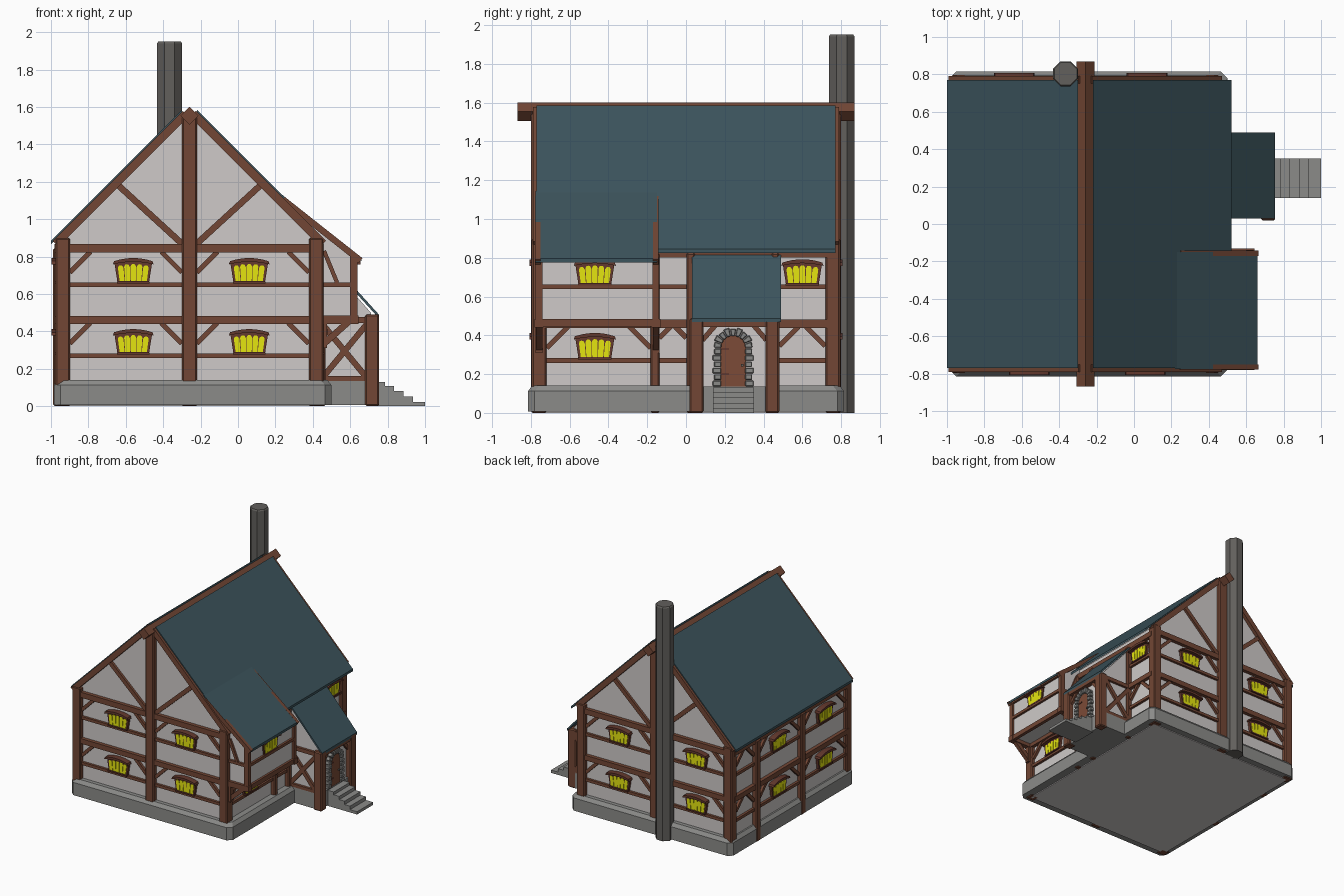
import bpy, bmesh, math
from mathutils import Matrix, Vector

if "Cube" in bpy.data.objects:
    bpy.data.objects.remove(bpy.data.objects["Cube"])

def material(name, r, g, b):
    m = bpy.data.materials.new(name)
    m.diffuse_color = (r, g, b, 1)
    m.use_nodes = True
    m.node_tree.nodes["Principled BSDF"].inputs["Base Color"].default_value = m.diffuse_color
    return m

PLASTER = material("plaster", .62, .59, .58)
TIMBER = material("timber", .17, .062, .035)
FRAME = material("window frame wood", .125, .04, .026)
GLASS = material("yellow glass", .78, .78, .005)
ROOF = material("slate blue roof", .046, .09, .11)
STONE = material("foundation stone", .26, .26, .25)
DARK = material("chimney stone", .122, .116, .107)
DOOR = material("door wood", .20, .07, .038)

parts = {}

def plane(u, n, origin):
    """Drawing plane: u to the right, n outward, third axis up."""
    u, n = Vector(u), Vector(n)
    v = n.cross(u)
    m = Matrix((u, v, n)).transposed().to_4x4()
    m.translation = origin
    return m

def prism(name, mat, M, pts, d0, d1, top=None):
    """Extrude an outline on plane M from depth d0 to d1, optionally to another outline."""
    bm = parts.setdefault(name, (bmesh.new(), mat))[0]
    area = sum(p[0] * q[1] - q[0] * p[1] for p, q in zip(pts, pts[1:] + pts[:1]))
    top = top or pts
    if area < 0:
        pts, top = pts[::-1], top[::-1]
    a = [bm.verts.new(M @ Vector((u, v, d0))) for u, v in pts]
    b = [bm.verts.new(M @ Vector((u, v, d1))) for u, v in top]
    bm.faces.new(a[::-1])
    bm.faces.new(b)
    for i in range(len(a)):
        j = (i + 1) % len(a)
        bm.faces.new((a[i], a[j], b[j], b[i]))

def rect(u0, u1, v0, v1):
    return [(u0, v0), (u1, v0), (u1, v1), (u0, v1)]

def beam(name, M, a, b, w, d1, d0=-.01, mat=TIMBER):
    a, b = Vector(a), Vector(b)
    s = (b - a).orthogonal().normalized() * w / 2
    prism(name, mat, M, [tuple(a + s), tuple(b + s), tuple(b - s), tuple(a - s)], d0, d1)

def box(name, mat, x0, x1, y0, y1, z0, z1):
    prism(name, mat, PLAN, rect(x0, x1, y0, y1), z0, z1)

PLAN = plane((1, 0, 0), (0, 0, 1), (0, 0, 0))
SECTION = plane((1, 0, 0), (0, -1, 0), (0, 0, 0))
FRONT = plane((1, 0, 0), (0, -1, 0), (0, -.76, 0))
BACK = plane((-1, 0, 0), (0, 1, 0), (0, .76, 0))
RIGHT = plane((0, 1, 0), (1, 0, 0), (.43, 0, 0))
LEFT = plane((0, -1, 0), (-1, 0, 0), (-.95, 0, 0))
BAY = plane((0, 1, 0), (1, 0, 0), (.62, 0, 0))
BAY_GLAZING = plane((0, 1, 0), (1, 0, 0), (.608, 0, 0))
BAY_SIDE = plane((-1, 0, 0), (0, 1, 0), (0, -.16, 0))
PORCH = plane((0, 1, 0), (1, 0, 0), (.71, 0, 0))

def window(M, u, v):
    P = lambda pts: [(u + a, v + b) for a, b in pts]
    arch = lambda w, lo, k: [(w * t / 4, lo + k * (1 - (t / 4) ** 2)) for t in range(-4, 5)]
    prism("window_frames", FRAME, M, P([(-.084, -.065), (.084, -.065)] + arch(.1, .036, .014)[::-1]), -.01, .022)
    prism("window_headers", FRAME, M, P(arch(.109, .033, .014) + arch(.103, .05, .017)[::-1]), -.01, .048)
    prism("window_sills", FRAME, M, P(rect(-.087, .087, -.069, -.058)), -.01, .032)
    for i in range(-2, 3):  # arched panes fanning outward
        pane = [(-.0145, -.056), (.0145, -.056), (.0145, .022), (.009, .033),
                (0, .036), (-.009, .033), (-.0145, .022)]
        drop = .002 * i * i
        prism("window_panes", GLASS, M,
              P([((a + i * .0325) * (1 + b * 1.5), b - (drop if b > 0 else 0)) for a, b in pane]), .015, .026)

def facade(M, posts, floors=(0, .38), top=.845):
    """Rails, beams and knee braces between posts given as (u, width)."""
    a, b = posts[0][0], posts[-1][0]
    for z, w, d in ((.27, .024, .02), (.46, .042, .03), (.65, .024, .02), (top, .045, .03)):
        beam("wall_rails", M, (a, z), (b, z), w, d)
    for u, w in posts[1:-1]:
        beam("wall_posts", M, (u, 0), (u, top), w, .038)
    for (p, pw), (q, qw) in zip(posts, posts[1:]):
        p, q = p + pw / 2, q - qw / 2
        k = min(.11, (q - p) * .42)
        for f in floors:
            beam("knee_braces", M, (p, .445 + f - k), (p + k, .445 + f), .026, .02)
            beam("knee_braces", M, (q, .445 + f - k), (q - k, .445 + f), .026, .02)

# Stone foundation with cut corners and a sloped top edge
def plinth(o):
    x0, x1, y, c = -.985 + o, .5 - o, .815 - o, .035
    return [(x0 + c, -y), (x1 - c, -y), (x1, -y + c), (x1, y - c),
            (x1 - c, y), (x0 + c, y), (x0, y - c), (x0, -y + c)]
prism("foundation", STONE, PLAN, plinth(0), .006, .112)
prism("foundation", STONE, PLAN, plinth(0), .112, .14, plinth(.022))
box("porch_foundation", STONE, .45, .73, .03, .48, 0.006, .135)

# Plastered bodies: house with its floor, upper bay and porch
prism("house_walls", PLASTER, SECTION,
      [(-.95, 0), (.43, 0), (.43, .90), (-.26, 1.585), (-.95, .90)], -.76, .76)
prism("bay_walls", PLASTER, SECTION,
      [(.36, .47), (.62, .47), (.62, .80), (.24, 1.1), (.36, .96)], .16, .757)
prism("porch_walls", PLASTER, SECTION,
      [(.42, .12), (.71, .12), (.71, .50), (.42, .83)], -.46, -.05)

# Roof slabs, the right one shortened where the bay roof takes over
def slab(name, a, b, y0, y1, t=.02):
    prism(name, ROOF, SECTION, [a, b, (b[0], b[1] - t), (a[0], a[1] - t)], -y1, -y0)
slab("main_roof_left", (-1, .885), (-.30, 1.585), -.77, .77)
slab("main_roof_right", (-.22, 1.585), (.38, .985), -.77, .77)
slab("main_roof_right", (.38, .985), (.52, .845), -.16, .77)
slab("bay_roof", (.22, 1.143), (.66, .795), -.775, -.15)
slab("porch_roof", (.40, .88), (.755, .488), .03, .49)
prism("ridge_beam", TIMBER, SECTION,
      [(-.308, 1.553), (-.26, 1.505), (-.212, 1.553), (-.26, 1.601)], -.87, .87)

# Corner posts
for x in (-.9375, .4175):
    for y in (-.757, .757):
        box("corner_posts", TIMBER, x - .0385, x + .0385, y - .0385, y + .0385, 0, .9)

# Timber framing on the gable ends
for M, s in ((FRONT, 1), (BACK, -1)):
    c = -.26 * s
    facade(M, [(c - .6775, .077), (c, .08), (c + .6775, .077)])
    beam("gable_posts", M, (c, 0), (c, 1.55), .08, .038)
    for k in (-1, 1):
        beam("gable_rafters", M, (c + k * .715, .868), (c + k * .02, 1.563), .044, .03)
        beam("gable_braces", M, (c + k * .39, 1.19), (c + k * .03, .86), .034, .02)
facade(LEFT, [(-.757, .077), (-.45, .06), (.14, .06), (.757, .077)])
facade(RIGHT, [(-.757, .077), (-.16, .045), (.025, .045), (.46, .04), (.757, .077)], floors=(0,), top=.825)

# Bay framing and brackets
for y in (-.757, -.155):
    beam("bay_posts", BAY, (y, .45), (y, .80), .034, .018, -.02)
    box("bay_floor_beams", TIMBER, .43, .645, y - .023, y + .023, .44, .485)
    box("bay_bracket_posts", TIMBER, .43, .475, y - .018, y + .018, .31, .46)
    beam("bay_brackets", SECTION, (.455, .33), (.595, .455), .035, -y + .016, -y - .016)
for z, w in ((.465, .04), (.65, .024), (.795, .03)):
    beam("bay_rails", BAY, (-.757, z), (-.155, z), w, .018)
for M, s in ((FRONT, 1), (BAY_SIDE, -1)):
    beam("bay_side_rails", M, (.43 * s, .65), (.62 * s, .65), .024, .016)
    beam("bay_side_posts", M, (.618 * s, .47), (.618 * s, .80), .034, .018)
    beam("bay_rafters", M, (.24 * s, 1.105), (.655 * s, .778), .034, .018)
    beam("bay_side_braces", M, (.46 * s, .83), (.53 * s, .66), .022, .014)

# Porch framing with crossed side braces
for y in (.055, .445):
    box("porch_posts", TIMBER, .68, .755, y - .036, y + .036, 0, .49)
    o = (-.05, -.03) if y < .2 else (-.48, -.46)
    for a, b in (((.45, .15), (.69, .44)), ((.45, .44), (.69, .15)), ((.45, .46), (.70, .46)), ((.45, .145), (.7, .145))):
        beam("porch_side_braces", SECTION, a, b, .032, o[1], o[0])
beam("porch_lintel", PORCH, (.03, .465), (.47, .465), .042, .04)
for a, b in ((.085, .15), (.415, .35)):
    beam("porch_knees", PORCH, (a, .375), (b, .45), .026, .02)

# Door, hinges and stone surround
cy, cz = .243, .335
ring = lambda r, a: (cy + r * math.cos(a), cz + r * math.sin(a))
prism("door", DOOR, PORCH, [(cy - .066, .135), (cy + .066, .135)] +
      [ring(.066, math.pi * i / 8) for i in range(9)], -.01, .015)
for z in (.2, .33):
    beam("door_hinges", PORCH, (cy - .062, z), (cy - .02, z), .01, .02, .01, FRAME)
box("door_knob", DARK, .72, .737, .284, .296, .24, .252)
for k in (-1, 1):
    for i in range(6):
        w = .036 if i % 2 else .044
        u0, u1 = sorted((cy + k * .062, cy + k * (.062 + w)))
        prism("door_stones", STONE, PORCH, rect(u0, u1, .137 + i * .033, .166 + i * .033), -.01, .03 + .004 * (i % 2))
for i in range(9):
    a0, a1 = math.pi * (i + .06) / 9, math.pi * (i + .94) / 9
    r = .1 + .006 * (i % 2)
    prism("door_stones", STONE, PORCH, [ring(.062, a0), ring(r, a0), ring(r, a1), ring(.062, a1)], -.01, .032)

# Stairs
for x0, x1, z in ((.72, .785, .13), (.785, .835, .107), (.835, .885, .08), (.885, .935, .052), (.935, 1.0, .023)):
    box("stairs", STONE, x0, x1, .14, .35, 0, z)

# Windows
for z in (.345, .725):
    for u in (-.56, .06):
        window(FRONT, u, z)
    for u in (.64, -.07):
        window(BACK, u, z)
    for u in (-.16, .45):
        window(LEFT, u, z)
window(RIGHT, -.47, .345)
window(BAY_GLAZING, -.47, .725)
window(RIGHT, .6, .725)

# Octagonal chimney with a slightly narrowed lip
octagon = lambda r: [(-.366 + r * math.cos(math.pi * (i + .5) / 4), .803 + r * math.sin(math.pi * (i + .5) / 4)) for i in range(8)]
prism("chimney", DARK, PLAN, octagon(.072), 0, 1.94)
prism("chimney", DARK, PLAN, octagon(.072), 1.94, 1.95, octagon(.065))

# Turn every collected part into an object
for name, (bm, mat) in parts.items():
    bmesh.ops.recalc_face_normals(bm, faces=bm.faces)
    mesh = bpy.data.meshes.new(name)
    bm.to_mesh(mesh)
    bm.free()
    mesh.materials.append(mat)
    ob = bpy.data.objects.new(name, mesh)
    bpy.context.collection.objects.link(ob)
    if name in ("corner_posts", "gable_posts", "porch_posts", "wall_posts", "door_stones"):
        bevel = ob.modifiers.new("worn edges", "BEVEL")
        bevel.width = .004 if name == "door_stones" else .008
        bevel.segments = 1
